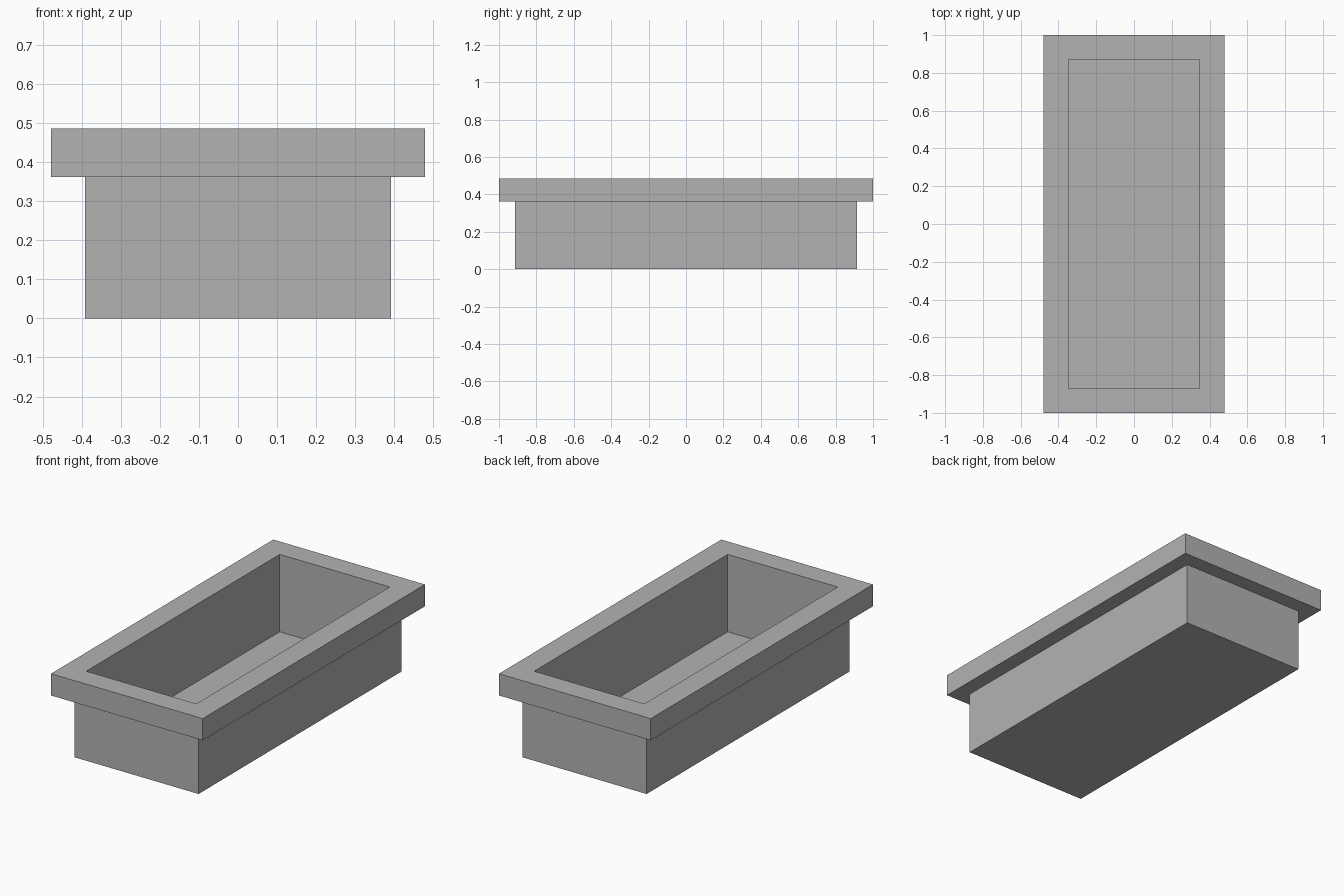
import bpy
import bmesh

default = bpy.data.objects.get("Cube")
if default:
    bpy.data.objects.remove(default, do_unlink=True)

# Single plain grey
grey = bpy.data.materials.new("plain grey")
grey.use_nodes = True
colour = (0.45, 0.45, 0.45, 1)
grey.diffuse_color = colour
grey.node_tree.nodes["Principled BSDF"].inputs["Base Color"].default_value = colour

# Half sizes (x, y) of each rectangle, and heights
RIM = (0.478, 1.0)
BODY = (0.391, 0.913)
HOLLOW = (0.347, 0.871)
TOP, RIM_BASE, FLOOR = 0.486, 0.362, 0.045

# Rectangular loops from the underside, out around the rim and down inside
loops = [(BODY, 0), (BODY, RIM_BASE), (RIM, RIM_BASE),
         (RIM, TOP), (HOLLOW, TOP), (HOLLOW, FLOOR)]

bm = bmesh.new()
rings = [[bm.verts.new((sx * half[0], sy * half[1], z))
          for sx, sy in ((-1, -1), (1, -1), (1, 1), (-1, 1))]
         for half, z in loops]

# Walls, ledge and rim between neighbouring loops
for low, high in zip(rings, rings[1:]):
    for i in range(4):
        j = (i + 1) % 4
        bm.faces.new((low[i], low[j], high[j], high[i]))

# Underside and inner floor
bm.faces.new(rings[0][::-1])
bm.faces.new(rings[-1])
bmesh.ops.recalc_face_normals(bm, faces=bm.faces)

mesh = bpy.data.meshes.new("trough")
bm.to_mesh(mesh)
bm.free()
mesh.materials.append(grey)
trough = bpy.data.objects.new("trough", mesh)
bpy.context.collection.objects.link(trough)
